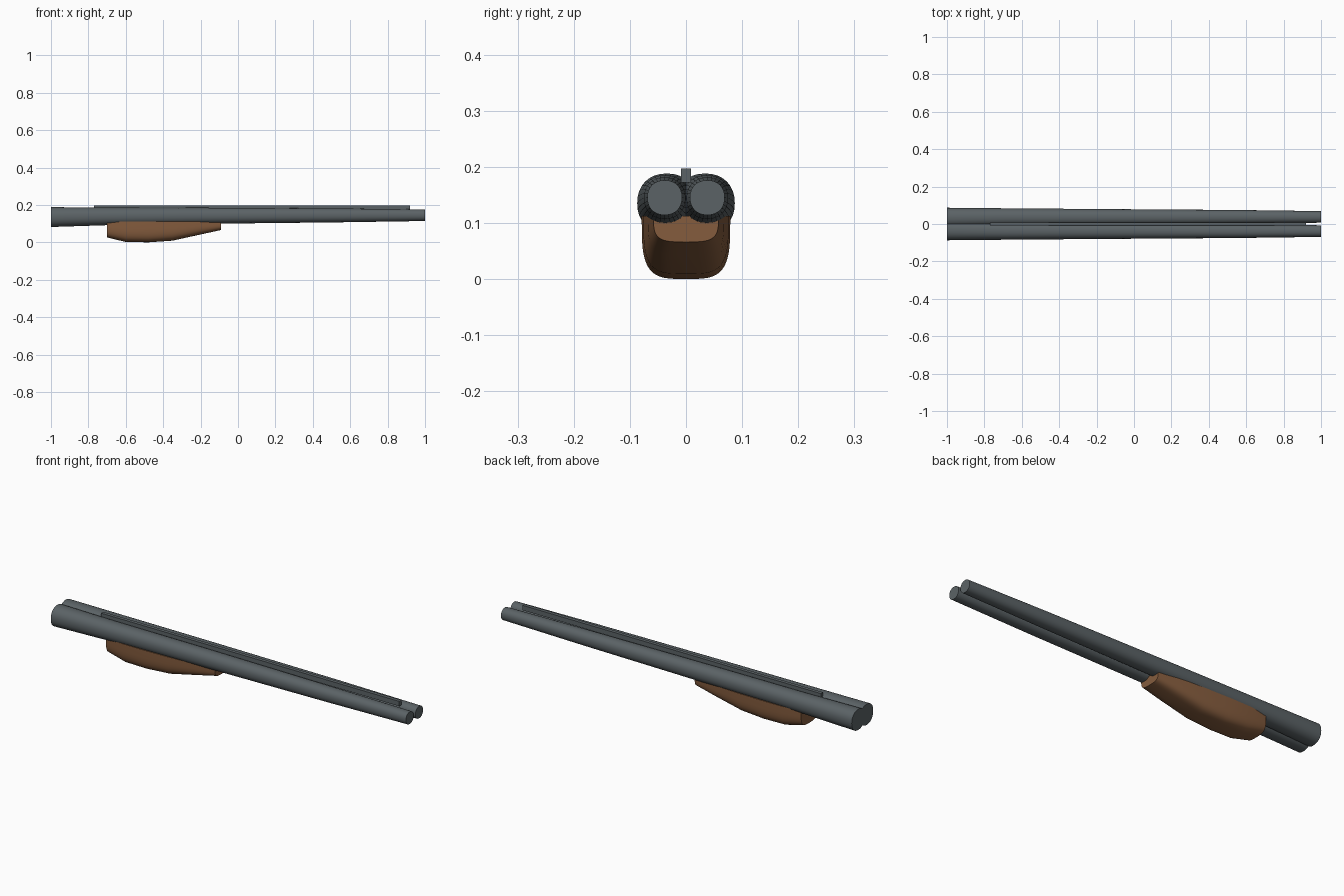
import bpy
import bmesh
from math import cos, sin, pi, radians, copysign

cube = bpy.data.objects.get("Cube")
if cube:
    bpy.data.objects.remove(cube, do_unlink=True)


def material(name, colour, roughness):
    mat = bpy.data.materials.new(name)
    mat.use_nodes = True
    mat.diffuse_color = (*colour, 1)
    bsdf = mat.node_tree.nodes["Principled BSDF"]
    bsdf.inputs["Base Color"].default_value = (*colour, 1)
    bsdf.inputs["Roughness"].default_value = roughness
    return mat


STEEL = material("blued steel", (0.105, 0.124, 0.133), 0.5)
WOOD = material("walnut wood", (0.235, 0.108, 0.048), 0.6)


def power(value, exponent):
    return copysign(abs(value) ** (2 / exponent), value)


def section(x, y, z, half_width, depth, exponent, sweep, count):
    """Rounded cross-section at x; a half sweep hangs below a flat top."""
    angles = [-sweep * i / count for i in range(count if sweep > 4 else count + 1)]
    return [(x, y + half_width * power(cos(a), exponent),
             z + depth * power(sin(a), exponent)) for a in angles]


def loft(name, sections, mat):
    """Skin consecutive cross-sections and close both ends."""
    bm = bmesh.new()
    rings = [[bm.verts.new(p) for p in s] for s in sections]
    for a, b in zip(rings, rings[1:]):
        for i in range(len(a)):
            j = (i + 1) % len(a)
            bm.faces.new((a[i], a[j], b[j], b[i]))
    bm.faces.new(rings[0])
    bm.faces.new(rings[-1])
    bmesh.ops.recalc_face_normals(bm, faces=bm.faces)
    mesh = bpy.data.meshes.new(name)
    bm.to_mesh(mesh)
    bm.free()
    mesh.materials.append(mat)
    obj = bpy.data.objects.new(name, mesh)
    bpy.context.collection.objects.link(obj)
    bpy.ops.object.select_all(action="DESELECT")
    obj.select_set(True)
    bpy.context.view_layer.objects.active = obj
    bpy.ops.object.shade_smooth_by_angle(angle=radians(32))
    return obj


# Twin barrels: x, centre y, centre z, radius
barrel_stations = [
    (-1.0, 0.034, 0.135, 0.053), (-0.69, 0.037, 0.139, 0.047),
    (-0.18, 0.037, 0.142, 0.043), (0.54, 0.038, 0.144, 0.037),
    (1.0, 0.038, 0.145, 0.031),
]
barrels = loft("barrels", [section(x, y, z, r, r, 2.2, 2 * pi, 32)
                           for x, y, z, r in barrel_stations], STEEL)
mirror = barrels.modifiers.new("second barrel", "MIRROR")
mirror.use_axis = (False, True, False)
mirror.use_mirror_merge = False

# Sighting rib along the top
loft("top_rib", [[(x, y, z) for y, z in
                  ((-0.009, 0.172), (0.009, 0.172), (0.009, 0.197), (-0.009, 0.197))]
                 for x in (-0.77, 0.92)], STEEL)

# Wooden fore-end: x, half width, bottom height
TOP = 0.112
grip_stations = [
    (-0.70, 0.069, 0.026), (-0.60, 0.078, 0.002), (-0.48, 0.079, 0.0),
    (-0.35, 0.076, 0.009), (-0.20, 0.068, 0.042), (-0.09, 0.058, 0.066),
]
loft("fore_end_grip", [section(x, 0, TOP, w, TOP - low, 3.8, pi, 24)
                       for x, w, low in grip_stations], WOOD)
